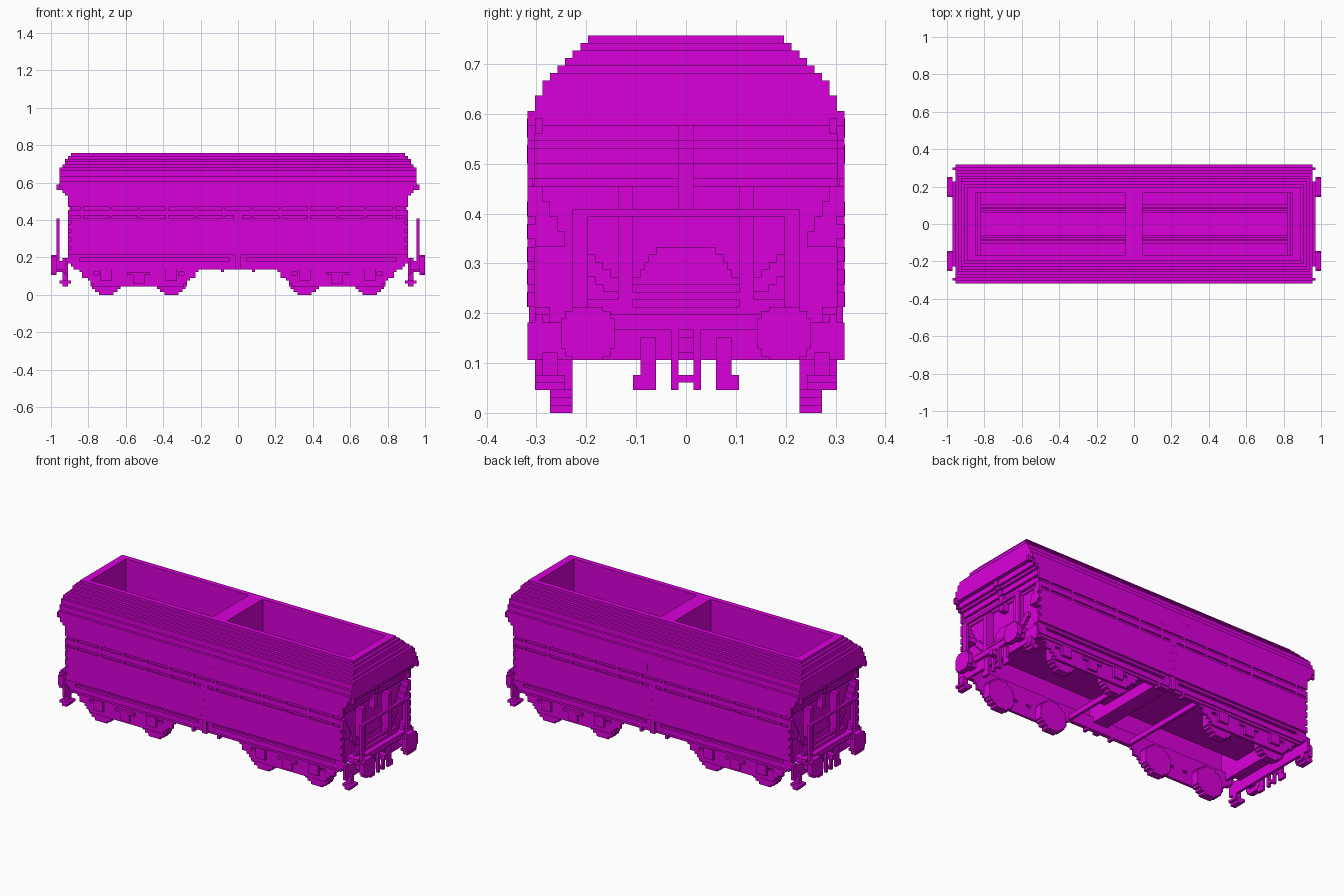
import bpy

V = 2 / 132  # one block of the grid

cube = bpy.data.objects.get("Cube")
if cube:
    bpy.data.objects.remove(cube, do_unlink=True)

paint = bpy.data.materials.new("magenta paint")
paint.use_nodes = True
colour = (0.7, 0.0, 0.7, 1)
paint.diffuse_color = colour
paint.node_tree.nodes["Principled BSDF"].inputs["Base Color"].default_value = colour

FACES = [(0, 2, 3, 1), (4, 5, 7, 6), (0, 1, 5, 4), (2, 6, 7, 3), (0, 4, 6, 2), (1, 3, 7, 5)]


def build(name, boxes, mirror=""):
    """Join boxes (x0, x1, y0, y1, z0, z1) into one part, mirrored over the given axes."""
    for axis, i in (("x", 0), ("y", 2)):
        if axis in mirror:
            boxes = boxes + [b[:i] + (-b[i + 1], -b[i]) + b[i + 2:] for b in boxes]
    verts, faces = [], []
    for b in boxes:
        base = len(verts)
        verts += [(x * V, y * V, z * V) for z in b[4:] for y in b[2:4] for x in b[:2]]
        faces += [tuple(base + i for i in f) for f in FACES]
    mesh = bpy.data.meshes.new(name)
    mesh.from_pydata(verts, [], faces)
    mesh.materials.append(paint)
    obj = bpy.data.objects.new(name, mesh)
    bpy.context.collection.objects.link(obj)
    return obj


def ring(hx, hy, z0, z1, tx=3, ty=2):
    """Hollow rectangular layer."""
    return [(-hx, hx, hy - ty, hy, z0, z1), (-hx, hx, -hy, ty - hy, z0, z1),
            (hx - tx, hx, ty - hy, hy - ty, z0, z1), (-hx, tx - hx, ty - hy, hy - ty, z0, z1)]


# Stepped hopper top, from the rim down: half length, half width, bottom, top
top = []
for hx, hy, z0, z1 in [(59, 13, 49, 50), (60, 14, 48, 49), (61, 15, 47, 48), (61, 16, 46, 47),
                       (62, 17, 45, 46), (63, 18, 44, 45), (63, 19, 42, 44), (63, 20, 40, 42),
                       (63, 21, 38, 40)]:
    top += ring(hx, hy, z0, z1)
build("hopper_top", top)

# Overhanging ends stepping in to the end walls, with a middle rib
steps = [(62, 36, 38), (61, 35, 36), (60, 33, 35)]
ends = [(hx - 4, hx - .5, -20, 20, z0, z1) for hx, z0, z1 in steps + [(59, 31, 33), (58, 30, 31)]]
ends += [(hx - 4, hx, -1, 1, z0, z1) for hx, z0, z1 in steps + [(59.5, 27, 33)]]
ends += [(56, 57, -20, 20, 11, 31)]
build("hopper_ends", ends, "x")

# Side sheets with two rows of dashed grooves and toothed ends
sides = [(-59, 59, 20, 20.4, 14, 38)]
for hx, z0, z1 in [(59, 14, 27), (60, 28, 30), (60, 31, 33)] + steps:
    sides.append((-hx, hx, 20, 21, z0, z1))
for z in (27, 30):
    sides += [(x - .5, x + .5, 20, 21, z, z + 1) for x in range(-55, 56, 10)]
for s in (-1, 1):
    sides += [(s * 59.5 - .5, s * 59.5 + .5, 20, 21, z, z + 2) for z in range(14, 27, 3)]
build("side_sheets", sides, "y")

# Centre side posts with rivets and small plates
post = [(-1.5, 1.5, 20.5, 21.04, z, z + 2) for z in range(14, 27, 3)]
post += [(-1, 1, 19, 20.8, 9, 14), (-6, -5, 18, 20, 8, 10), (5, 6, 18, 20, 8, 10)]
post += [(-8, -3, 20.5, 21.04, 36.5, 39), (2, 7, 20.5, 21.04, 33, 35.5)]
build("side_posts", post, "y")

# Inner hopper: upright walls, floor, saddle ridge and divider
build("hopper_lining", ring(57, 12, 16, 49, 1, 1))
floor = [(-57, 57, -12, 12, 16, 17)]
for half, z in [(7, 17), (6, 18), (5.5, 19), (5, 20), (4, 21)]:
    floor.append((-57.5, 57.5, -half, half, z, z + 1))
build("saddle_floor", floor)
build("divider", [(-3, 3, -20, 20, 12, 40), (-3, 3, -12, 12, 40, 50)])

# Underframe
build("side_sills", [(-60, 60, 18, 20, 13, 14), (-59, 59, 18, 19, 12, 13),
                     (-59, 59, 18, 20, 10, 12), (-58, 58, 18, 19.5, 9, 10)], "y")
build("cross_members", [(13, 14, -19, 19, 9, 11)], "x")

# End platforms, beams and railings
build("end_platforms", [(56, 62, -15, 15, 11, 13), (60, 61, -21, 21, 7, 12),
                        (56, 61, 19, 20, 11, 13), (56, 61, -20, -19, 11, 13)], "x")
rails = [(63, 64, -15, 15, 26, 27)]
for s in (-1, 1):
    def span(a, b):
        return (min(s * a, s * b), max(s * a, s * b))
    rails += [(63, 64) + span(13, 15) + (11, 27), (57, 60) + span(7, 9) + (13, 30),
              (62, 64) + span(19, 20) + (37, 39), (59, 60) + span(9, 13) + (13, 15),
              (61, 64) + span(13, 15) + (11, 12)]
    # stepped corner gussets and braces
    rails += [(57, 60) + span(19 - i, 20) + (28 - 2 * i, 30 - 2 * i) for i in range(4)]
    rails += [(58, 59) + span(9 + i, 11 + i) + (16 + i, 18 + i) for i in range(4)]
rails += [(59, 60, -7, 7, 12, 14), (59, 60, -7, 7, 15, 16)]
build("end_railings", rails, "x")

# Buffers
buffers = [(61, 64, 11.5, 14.5, 9, 12)]
for hy, hz in [(3.5, 2), (3, 3), (2, 3.5)]:
    buffers.append((64, 66, 13 - hy, 13 + hy, 10.5 - hz, 10.5 + hz))
build("buffers", buffers, "xy")

# Couplings, brake hoses and corner steps
build("couplings", [(61, 62, 1, 2, 3, 11), (61, 62, -2, -1, 3, 11), (61, 62, -2, 2, 4, 5),
                    (61, 64, -1, 1, 8, 10)], "x")
build("brake_hoses", [(61, 62, 4, 6, 3, 10), (61, 62, 4, 7, 3, 5)], "xy")
build("corner_steps", [(60, 62, 17, 19, 4, 8), (59, 63, 16, 20, 4, 5), (60, 62, 16, 20, 3, 4)], "xy")

# Bogie side frames with small openings
C = 35
bogie = []
for z, half in enumerate((16, 17, 18, 20), 3):
    bogie.append((C - half, C + half, 18, 19, z, z + 1))
bogie.append((C - 21, C + 21, 18, 19, 8, 10))
cuts = [-20, -16, -14, -4, -2, 2, 4, 14, 16, 20]
bogie += [(C + a, C + b, 18, 19, 7, 8) for a, b in zip(cuts[::2], cuts[1::2])]
bogie += [(C - 2, C + 2, 19, 20, 4, 8), (C - 4, C + 4, 19, 20, 7, 8)]
for dx in (-11.5, 11.5):
    bogie += [(C + dx - 2, C + dx + 2, 19, 20, 5, 9)]
build("bogie_frames", bogie, "xy")

# Blocky octagonal wheels
wheels = []
for x in (23.5, 46.5):
    for half, rise in [(2.5, 5.5), (4, 4.5), (5, 3.5), (5.5, 2.5)]:
        wheels.append((x - half, x + half, 15, 18, 5.5 - rise, 5.5 + rise))
build("wheels", wheels, "xy")
